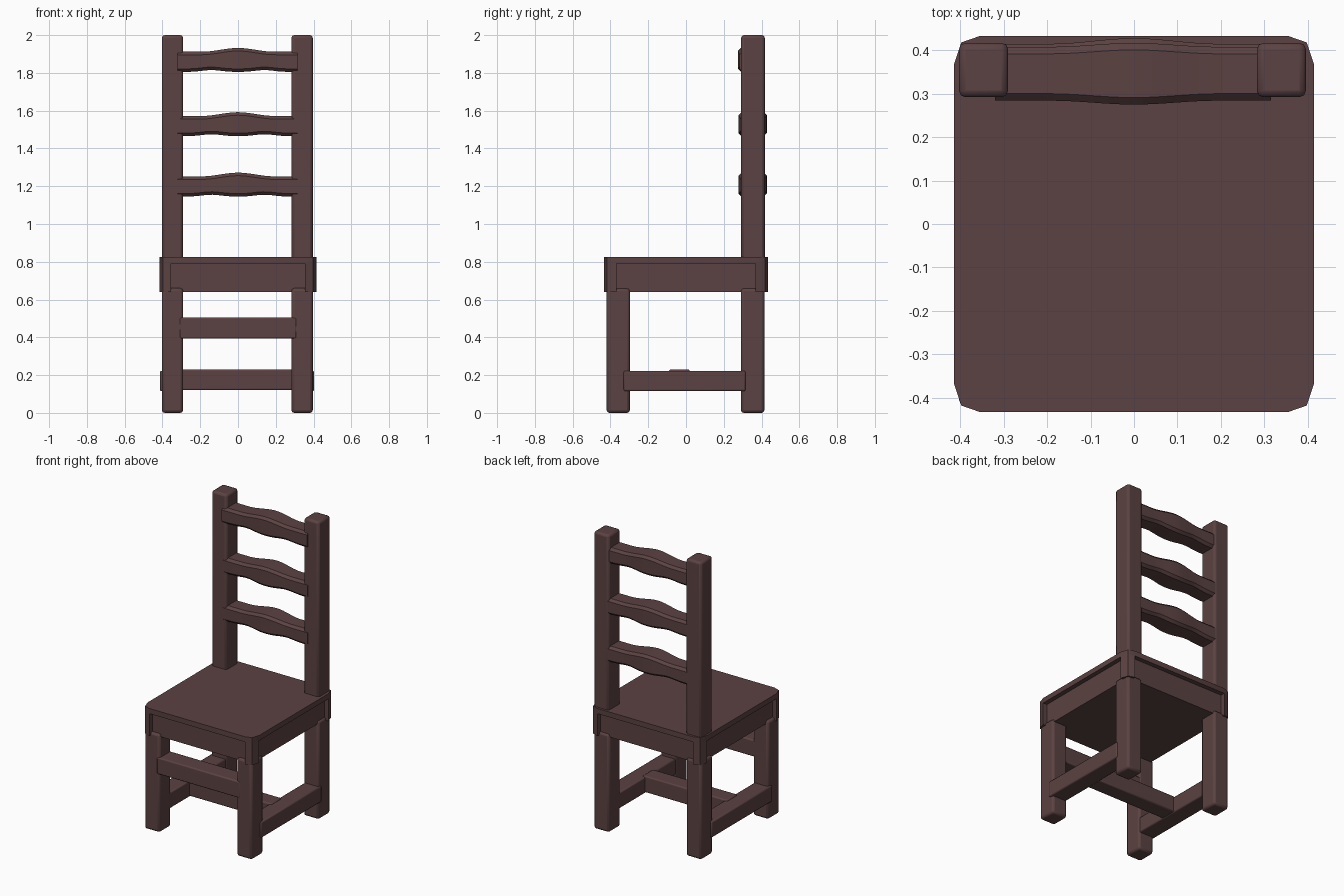
import bpy, bmesh, math

if "Cube" in bpy.data.objects:
    bpy.data.objects.remove(bpy.data.objects["Cube"])

wood = bpy.data.materials.new("dark brown wood")
wood.diffuse_color = (0.105, 0.054, 0.054, 1)
wood.use_nodes = True
wood.node_tree.nodes["Principled BSDF"].inputs["Base Color"].default_value = wood.diffuse_color


def finish(name, bm, bevel=0.0, segments=2):
    bmesh.ops.recalc_face_normals(bm, faces=bm.faces)
    me = bpy.data.meshes.new(name)
    bm.to_mesh(me)
    bm.free()
    me.materials.append(wood)
    ob = bpy.data.objects.new(name, me)
    bpy.context.collection.objects.link(ob)
    if bevel:
        mod = ob.modifiers.new("soft edges", 'BEVEL')
        mod.width, mod.segments = bevel, segments
    for o in bpy.context.selected_objects:
        o.select_set(False)
    ob.select_set(True)
    bpy.context.view_layer.objects.active = ob
    bpy.ops.object.shade_smooth_by_angle(angle=math.radians(35))
    return ob


def box(name, x, y, z, bevel=0.015):
    bm = bmesh.new()
    bmesh.ops.create_cube(bm, size=1)
    for v in bm.verts:
        for i, (a, b) in enumerate((x, y, z)):
            v.co[i] = a if v.co[i] < 0 else b
    return finish(name, bm, bevel)


def prism(name, pts, z0, z1):
    bm = bmesh.new()
    low = bm.faces.new([bm.verts.new((x, y, z0)) for x, y in pts])
    top = bmesh.ops.extrude_face_region(bm, geom=[low], use_keep_orig=True)
    for v in [g for g in top['geom'] if isinstance(g, bmesh.types.BMVert)]:
        v.co.z = z1
    return finish(name, bm)


def around(corner):
    # repeat the front-right-style corner outline on all four corners
    out = []
    for sx, sy in ((1, 1), (-1, 1), (-1, -1), (1, -1)):
        c = corner if sx * sy > 0 else corner[::-1]
        out += [(sx * x, sy * y) for x, y in c]
    return out


# seat: top slab, and frame with recessed sides between corner blocks
edge = [(0.415, 0.367), (0.398, 0.418), (0.355, 0.433)]
rec = 0.03
prism("seat_top", around(edge), 0.79, 0.825)
prism("seat_frame", around([(0.415 - rec, 0.367)] + edge + [(0.355, 0.433 - rec)]),
      0.64, 0.792)

# legs and back posts
for side, x in (("left", (-0.403, -0.29)), ("right", (0.283, 0.396))):
    box("front_leg_" + side, x, (-0.42, -0.297), (0, 0.66))
    box("back_leg_" + side, x, (0.29, 0.415), (0, 0.66))
    box("back_post_" + side, x, (0.292, 0.417), (0.80, 2.0))

# stretchers
box("front_stretcher", (-0.31, 0.31), (-0.422, -0.30), (0.393, 0.505), 0.008)
box("side_stretcher_left", (-0.413, -0.298), (-0.33, 0.315), (0.115, 0.223), 0.008)
box("side_stretcher_right", (0.29, 0.403), (-0.33, 0.315), (0.115, 0.223), 0.008)
box("cross_stretcher", (-0.32, 0.31), (-0.09, 0.02), (0.12, 0.23), 0.008)


# wavy back slats: a chamfered section swept across with a gentle swell
def slat(name, yc, z, swell):
    bm = bmesh.new()
    rings = []
    n = 24
    c = 0.016
    for i in range(n + 1):
        x = -0.32 + 0.635 * i / n
        t = max(0.0, 1 - abs(x) / 0.19)
        t = t * t * (3 - 2 * t)
        d = 0.062 + swell * t                       # half depth
        top = z + 0.107 + 0.02 * t
        bot = z + 0.010 * math.exp(-((abs(x) - 0.14) / 0.07) ** 2)
        sec = [(-d, bot + c), (-d + c, bot), (d - c, bot), (d, bot + c),
               (d, top - c), (d - c, top), (-d + c, top), (-d, top - c)]
        rings.append([bm.verts.new((x, yc + y, h)) for y, h in sec])
    for a, b in zip(rings, rings[1:]):
        for k in range(8):
            m = (k + 1) % 8
            bm.faces.new((a[k], a[m], b[m], b[k]))
    bm.faces.new(rings[0])
    bm.faces.new(rings[-1][::-1])
    finish(name, bm)


slat("back_slat_top", 0.346, 1.805, 0.009)
slat("back_slat_middle", 0.353, 1.465, 0.013)
slat("back_slat_lower", 0.353, 1.145, 0.013)
